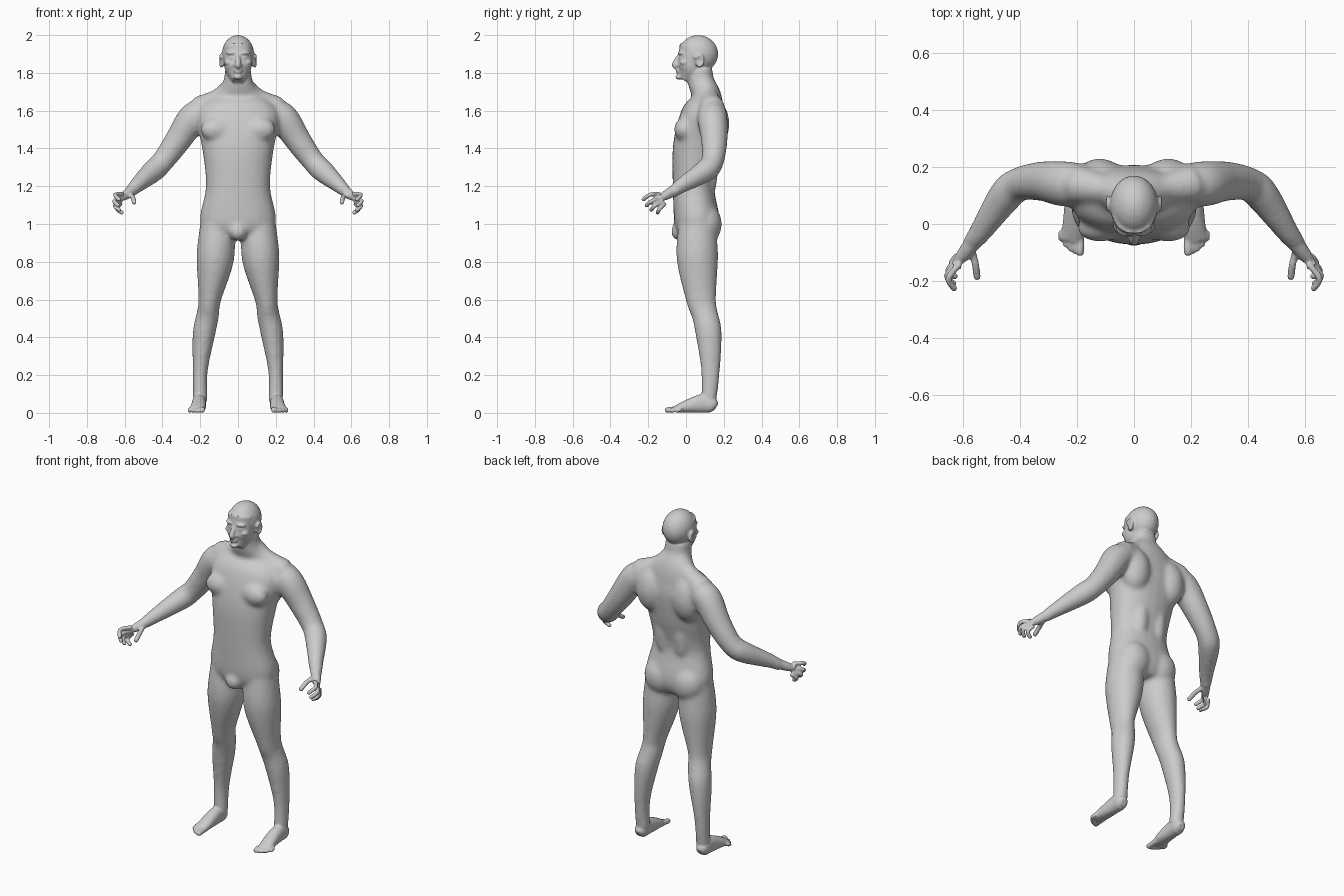
import bpy, bmesh
from math import sin, cos, pi
from mathutils import Vector, Matrix

cube = bpy.data.objects.get("Cube")
if cube:
    bpy.data.objects.remove(cube)

grey = (.6, .6, .6, 1)
skin = bpy.data.materials.new("grey_skin")
skin.use_nodes = True
skin.diffuse_color = grey
skin.node_tree.nodes["Principled BSDF"].inputs["Base Color"].default_value = grey


def catmull(before, start, end, after, t):
    """Smooth value between start and end."""
    slope_in, slope_out = (end - before) / 2, (after - start) / 2
    rise = end - start
    bend = 3 * rise - 2 * slope_in - slope_out
    twist = slope_in + slope_out - 2 * rise
    return start + t * (slope_in + t * (bend + t * twist))


def spline(rows, steps=5):
    """Smooth path through the given cross-sections."""
    padded = [rows[0], *rows, rows[-1]]
    path = []
    for group in zip(padded, padded[1:], padded[2:], padded[3:]):
        for step in range(steps):
            path.append([catmull(*values, step / steps) for values in zip(*group)])
    return path + [list(rows[-1])]


def rounded(value, power):
    """Push a sine or cosine outward for a fuller cross-section."""
    return abs(value) ** power * (1 if value > 0 else -1)


def limb(bm, rows, ref=Vector((0, 0, 1)), sides=(1, -1), power=1, count=24):
    """Loft through cross-sections of x, y, z, half width and half depth."""
    path = spline(rows)
    for mirror in sides:
        rings = []
        for i, section in enumerate(path):
            centre, width, depth = Vector(section[:3]), section[3], section[-1]
            ahead, behind = path[min(i + 1, len(path) - 1)], path[max(i - 1, 0)]
            tangent = Vector(ahead[:3]) - Vector(behind[:3])
            across = tangent.cross(ref).normalized()
            outward = across.cross(tangent).normalized()
            ring = []
            for k in range(count):
                angle = 2 * pi * k / count
                point = (centre + across * width * rounded(cos(angle), power)
                         + outward * depth * rounded(sin(angle), power))
                point.x *= mirror
                ring.append(bm.verts.new(point))
            rings.append(ring)
        for lower, upper in zip(rings, rings[1:]):
            for k in range(count):
                bm.faces.new((lower[k], lower[k - 1], upper[k - 1], upper[k]))
        bm.faces.new(rings[0])
        bm.faces.new(rings[-1])


def mass(bm, centre, radii, sides=(1, -1), turn=0):
    """Ellipsoid of flesh, turned about the vertical."""
    for mirror in sides:
        place = Matrix.Translation((mirror * centre[0], centre[1], centre[2]))
        spin = Matrix.Rotation(mirror * turn, 4, 'Z')
        bmesh.ops.create_uvsphere(bm, u_segments=24, v_segments=16, radius=1,
                                  matrix=place @ spin @ Matrix.Diagonal((*radii, 1)))


def digit(bm, knuckle, joint, tip, radius):
    """Finger or toe with a rounded end."""
    limb(bm, [(*knuckle, radius), (*joint, radius), (*tip, radius)], count=14)
    mass(bm, tip, (radius, radius, radius))


def blend(bm, name, voxel, rounds):
    """Merge overlapping masses into one smooth skin."""
    bmesh.ops.recalc_face_normals(bm, faces=bm.faces)
    mesh = bpy.data.meshes.new(name)
    bm.to_mesh(mesh)
    bm.free()
    mesh.materials.append(skin)
    obj = bpy.data.objects.new(name, mesh)
    bpy.context.scene.collection.objects.link(obj)
    remesh = obj.modifiers.new("skin", 'REMESH')
    remesh.mode = 'VOXEL'
    remesh.voxel_size = voxel
    remesh.use_smooth_shade = True
    smooth = obj.modifiers.new("soften", 'SMOOTH')
    smooth.factor = .5
    smooth.iterations = rounds
    return obj


MIDDLE = (1,)
BACK = Vector((0, 1, 0))

# Torso and neck
core = bmesh.new()
limb(core, [(0, .06, .92, .08, .08), (0, .06, 1, .2, .12), (0, .04, 1.2, .17, .11),
            (0, .06, 1.4, .19, .13), (0, .09, 1.57, .22, .12), (0, .11, 1.67, .15, .08),
            (0, .08, 1.75, .08, .07), (0, .07, 1.83, .07, .07)],
     ref=BACK, sides=MIDDLE, power=.9)

# Chest, shoulder blades, lower back, buttocks, groin and trapezius
mass(core, (.1, 0, 1.5), (.1, .06, .07), turn=-.2)
mass(core, (.12, .15, 1.53), (.09, .08, .13))
mass(core, (.06, .1, 1.3), (.06, .07, .2))
mass(core, (.09, .1, 1), (.1, .09, .11))
mass(core, (0, -.03, .96), (.05, .05, .05), sides=MIDDLE)
limb(core, [(.03, .1, 1.75, .04), (.1, .12, 1.67, .05), (.2, .14, 1.61, .07)], ref=BACK)

# Arms from shoulder to wrist
limb(core, [(.17, .14, 1.6, .07), (.24, .14, 1.56, .08), (.32, .15, 1.44, .07),
            (.4, .14, 1.33, .06), (.45, .1, 1.28, .06), (.54, -.03, 1.2, .04),
            (.58, -.08, 1.16, .03)])

# Legs from hip to heel
limb(core, [(.11, .06, 1, .09, .1), (.12, .06, .82, .1, .11), (.15, .08, .6, .06, .08),
            (.16, .1, .52, .06, .07), (.18, .12, .42, .06, .07), (.2, .13, .22, .04, .05),
            (.2, .12, .05, .04, .04)], ref=BACK)

# Soften the large forms before the fine ones are added
form = blend(core, "body_form", voxel=.012, rounds=8)
bpy.context.view_layer.update()
soft = form.evaluated_get(bpy.context.evaluated_depsgraph_get())
bm = bmesh.new()
bm.from_mesh(soft.to_mesh())
soft.to_mesh_clear()
bpy.data.objects.remove(form)

# Skull and jaw
mass(bm, (0, .065, 1.9), (.085, .105, .1), sides=MIDDLE)
limb(bm, [(0, -.01, 1.76, .03, .03), (0, .02, 1.81, .066, .066), (0, .03, 1.87, .075, .07),
          (0, .045, 1.94, .075, .08)], ref=BACK, sides=MIDDLE, power=.9)

# Nose, nostrils, brows, eyes and cheekbones
limb(bm, [(0, -.03, 1.9, .01), (0, -.06, 1.845, .015), (0, -.045, 1.83, .013)],
     ref=BACK, sides=MIDDLE)
mass(bm, (.014, -.044, 1.84), (.01, .012, .01))
mass(bm, (.034, -.022, 1.905), (.03, .022, .009), turn=.3)
mass(bm, (.033, -.021, 1.88), (.016, .017, .01))
mass(bm, (.046, -.004, 1.855), (.026, .03, .018), turn=.5)

# Lips and chin
for height, width in ((1.816, .025), (1.803, .021)):
    mass(bm, (0, -.04, height), (width, .015, .007), sides=MIDDLE)
mass(bm, (0, -.036, 1.778), (.024, .02, .014), sides=MIDDLE)

# Ears: base and curled rim
mass(bm, (.082, .068, 1.86), (.01, .02, .03))
for i in range(9):
    angle = (i - 3) / 2
    mass(bm, (.091, .07 + .02 * cos(angle), 1.865 + .028 * sin(angle)), (.008, .009, .01))

# Palms
limb(bm, [(.56, -.06, 1.18, .03), (.6, -.11, 1.15, .024, .042), (.625, -.137, 1.135, .014, .038)])

# Fingers fan from index to little finger, the middle ones reaching further
fan = [((.61, -.14, 1.16), (.62, -.11, 1.11)),
       ((.65, -.19, 1.155), (.64, -.14, 1.08)),
       ((.63, -.225, 1.13), (.615, -.15, 1.06))]
for i in range(4):
    reach = Vector((.01, -.01, -.01)) * sin(pi * i / 3)
    digit(bm, *[Vector(index).lerp(Vector(little), i / 3) + reach for index, little in fan],
          radius=.0115)

# Thumbs
digit(bm, (.57, -.085, 1.155), (.556, -.14, 1.14), (.55, -.185, 1.115), radius=.013)

# Feet from heel to ball
limb(bm, [(.205, .16, .03, .02, .02), (.205, .14, .04, .035, .04), (.206, .09, .05, .036, .05),
          (.21, 0, .033, .04, .033), (.22, -.06, .018, .04, .016)], power=.9)

# Toes shorten from the big toe outward
for i in range(5):
    x, y = .189 + i / 60, -.098 + .003 * i * i
    size = .015 if i == 0 else .011
    digit(bm, (x, -.03, .02), (x, y + .02, .018), (x, y, size), radius=size)

blend(bm, "body", voxel=.006, rounds=3)
